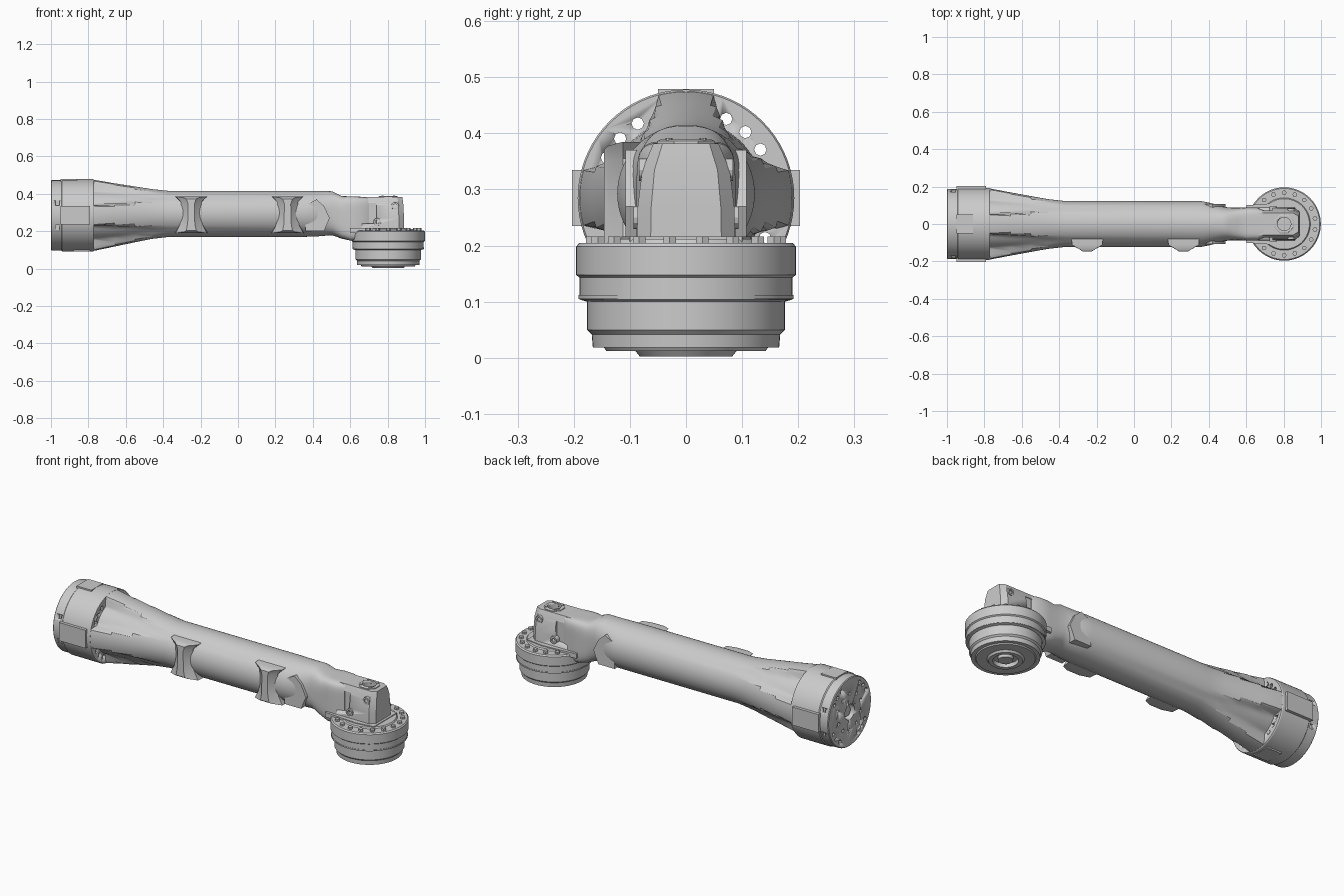
import bpy, bmesh
from math import sin, cos, pi, radians, degrees
from mathutils import Vector

if "Cube" in bpy.data.objects:
    bpy.data.objects.remove(bpy.data.objects["Cube"])

CZ = 0.285      # height of the long axis at the big flange
JX = 0.803      # x of the vertical joint axis


def loft(name, rings, angle=28):
    """Skin a list of equal-length point rings and cap both ends."""
    bm = bmesh.new()
    vs = [[bm.verts.new(p) for p in r] for r in rings]
    n = len(vs[0])
    for a, b in zip(vs, vs[1:]):
        for i in range(n):
            j = (i + 1) % n
            bm.faces.new((a[i], a[j], b[j], b[i]))
    bm.faces.new(vs[0][::-1])
    bm.faces.new(vs[-1])
    bmesh.ops.recalc_face_normals(bm, faces=bm.faces)
    me = bpy.data.meshes.new(name)
    bm.to_mesh(me)
    bm.free()
    ob = bpy.data.objects.new(name, me)
    bpy.context.collection.objects.link(ob)
    bpy.ops.object.select_all(action='DESELECT')
    ob.select_set(True)
    bpy.context.view_layer.objects.active = ob
    bpy.ops.object.shade_smooth_by_angle(angle=radians(angle))
    return ob


def circle(c, r, axis, n, turn=0.0):
    pts = []
    for i in range(n):
        t = 2 * pi * i / n + turn
        u, v = r * cos(t), r * sin(t)
        off = {'X': (0, u, v), 'Y': (u, 0, v), 'Z': (u, v, 0)}[axis]
        pts.append(Vector(c) + Vector(off))
    return pts


def lathe(name, centre, axis, profile, n=64, turn=0.0):
    """Solid of revolution; profile is (position along axis, radius)."""
    k = 'XYZ'.index(axis)
    rings = []
    for d, r in profile:
        c = list(centre)
        c[k] += d
        rings.append(circle(c, r, axis, n, turn))
    return loft(name, rings)


def box(name, x0, x1, y0, y1, z0, z1):
    return loft(name, [[(x0, y0, z), (x1, y0, z), (x1, y1, z), (x0, y1, z)] for z in (z0, z1)])


def cut(target, cutters):
    for c in cutters:
        c.hide_render = True
        m = target.modifiers.new('cut', 'BOOLEAN')
        m.operation, m.solver, m.object = 'DIFFERENCE', 'EXACT', c
        bpy.ops.object.select_all(action='DESELECT')
        target.select_set(True)
        bpy.context.view_layer.objects.active = target
        bpy.ops.object.modifier_apply(modifier=m.name)
        bpy.data.objects.remove(c)


# Big round flange with bolt holes and a central bore
flange = lathe('big_flange', (0, 0, CZ), 'X',
               [(-1, .184), (-.996, .188), (-.945, .188), (-.94, .193), (-.775, .193), (-.77, .190)], 72)
cutters = [lathe('bore_cutter', (0, 0, CZ), 'X', [(-1.1, .042), (-.9, .042)], 24)]
for q in range(4):
    for a in (33, 48, 63):
        t = radians(a + 90 * q)
        c = (0, .158 * cos(t), CZ + .158 * sin(t))
        cutters.append(lathe('bolt_cutter', c, 'X', [(-1.1, .011), (-.7, .011)], 8))
for i in range(10):
    t = 2 * pi * (i + .5) / 10
    c = (0, .1 * cos(t), CZ + .1 * sin(t))
    cutters.append(lathe('pin_cutter', c, 'X', [(-1.1, .010), (-.97, .010)], 8))
for s in (-1, 1):       # small square notches near the rim
    for z in (CZ - .065, CZ + .065):
        cutters.append(box('notch_cutter', -.975, -.955, min(s * .165, s * .21), max(s * .165, s * .21), z - .013, z + .013))
cut(flange, cutters)
lathe('bore_bush', (0, 0, CZ), 'X', [(-.985, .03), (-.9, .03)], 6)

# Flat pads around the flange
for s in (-1, 1):
    y = sorted((s * .17, s * .203))
    box('side_pad', -.95, -.79, y[0], y[1], CZ - .05, CZ + .05)
box('top_pad', -.95, -.86, -.05, .05, .45, .479)
box('bottom_pad', -.88, -.79, -.05, .05, .091, .12)


# Main tube: four flared ribs fading into a round tube, then a squarer neck
def ribbed(x, base, top, half, zc, n=96):
    ring = []
    for i in range(n):
        t = 2 * pi * i / n
        d = abs((degrees(t) + 45) % 90 - 45)
        w = max(0, min(1, (half + 7 - d) / 7))
        r = base + (top - base) * w
        ring.append((x, r * cos(t), zc + r * sin(t)))
    return ring


def squarish(x, ry, z0, z1, e, n=96):
    ring = []
    for i in range(n):
        t = 2 * pi * i / n
        c, s = cos(t), sin(t)
        k = (abs(c) ** e + abs(s) ** e) ** (-1 / e)
        ring.append((x, ry * k * c, (z0 + z1) / 2 + (z1 - z0) / 2 * k * s))
    return ring


rings = [ribbed(-.80, .140, .191, 16, CZ), ribbed(-.765, .140, .189, 16, CZ),
         ribbed(-.66, .136, .169, 20, .287), ribbed(-.55, .130, .149, 26, .290),
         ribbed(-.46, .125, .133, 34, .292), ribbed(-.37, .1225, .123, 40, .2925)]
rings += [squarish(*a) for a in ((.36, .1225, .17, .415, 2), (.42, .110, .172, .415, 2.1),
                                 (.47, .094, .176, .415, 2.4), (.505, .088, .178, .413, 2.8),
                                 (.555, .087, .160, .388, 4), (.60, .088, .15, .386, 6),
                                 (.66, .088, .15, .384, 6), (.70, .07, .16, .382, 6))]
loft('main_tube', rings)

# Side swellings where the neck begins
loft('neck_cheek', [[(x, y, z) for x, z in ((a, .20), (b, .20), (b + .03, .27), (b, .335), (a + .06, .37), (a, .34))]
                    for y, a, b in ((-.108, .36, .46), (.108, .36, .46))])

# Two cable brackets on the front of the tube
for cx in (-.25, .265):
    prof = ((-.06, .385), (-.04, .355), (-.045, .235), (-.062, .19),
            (.062, .19), (.045, .235), (.04, .355), (.06, .385))
    rings = []
    for y, sx, sz in ((-.05, 1.45, 1), (-.112, 1.35, 1), (-.138, .6, .93), (-.146, .42, .86)):
        rings.append([(cx + x * sx, y, .288 + (z - .288) * sz) for x, z in prof])
    loft('cable_bracket', rings)

# Stepped round joint hanging below the head
lathe('joint_drum', (JX, 0, 0), 'Z',
      [(.022, .05), (.022, .06), (.002, .062), (.002, .082), (.012, .09), (.012, .142), (.018, .146),
       (.018, .166), (.042, .168), (.05, .176), (.10, .176), (.104, .190), (.143, .190), (.148, .196),
       (.198, .196), (.205, .190), (.205, .14), (.212, .135)], 64)
lathe('joint_hub', (JX, 0, 0), 'Z', [(.004, .022), (.004, .036), (.03, .038)], 24)
lathe('drum_seam', (JX, 0, 0), 'Z', [(.105, .192), (.112, .192)], 64)
for i in range(18):
    t = 2 * pi * (i + .5) / 18
    c = (JX + .167 * cos(t), .167 * sin(t), 0)
    lathe('drum_bolt', c, 'Z', [(.20, .013), (.216, .013)], 6)

# Head block over the joint, with a recessed octagonal port on top
foot = ((.60, -1), (.86, -1), (.887, -.72), (.887, .72), (.86, 1), (.60, 1))
head = loft('head_block', [[(x - dx, y * w, z) for x, y in foot]
                           for z, w, dx in ((.195, .088, 0), (.27, .086, 0), (.335, .078, .002), (.382, .058, .008))])
cut(head, [lathe('port_cutter', (JX, 0, 0), 'Z', [(.33, .036), (.5, .036)], 16)]
    + [box('pocket_cutter', .65, .74, a, b, .24, .35) for a, b in ((-.2, -.068), (.068, .2))])
port = lathe('port_ring', (JX, 0, 0), 'Z', [(.37, .055), (.386, .055), (.389, .05)], 8, pi / 8)
cut(port, [lathe('ring_cutter', (JX, 0, 0), 'Z', [(.3, .036), (.5, .036)], 16)])
for i in range(4):
    t = pi / 4 + i * pi / 2
    lathe('port_screw', (JX + .043 * cos(t), .043 * sin(t), 0), 'Z', [(.38, .006), (.392, .006)], 8)

# Base plate and screw bosses at the sides of the head
loft('head_plate', [[(.60, -.10, z), (.80, -.115, z), (.90, -.10, z), (.90, .10, z), (.80, .115, z), (.60, .10, z)]
                    for z in (.19, .216)])
for s in (-1, 1):
    for x, z, y in ((.745, .25, .094), (.84, .335, .084)):
        boss = lathe('screw_boss', (x, 0, z), 'Y', [(s * .05, .022), (s * y, .020)], 12)
        cut(boss, [lathe('boss_cutter', (x, 0, z), 'Y', [(s * (y - .02), .011), (s * (y + .05), .011)], 8)])
